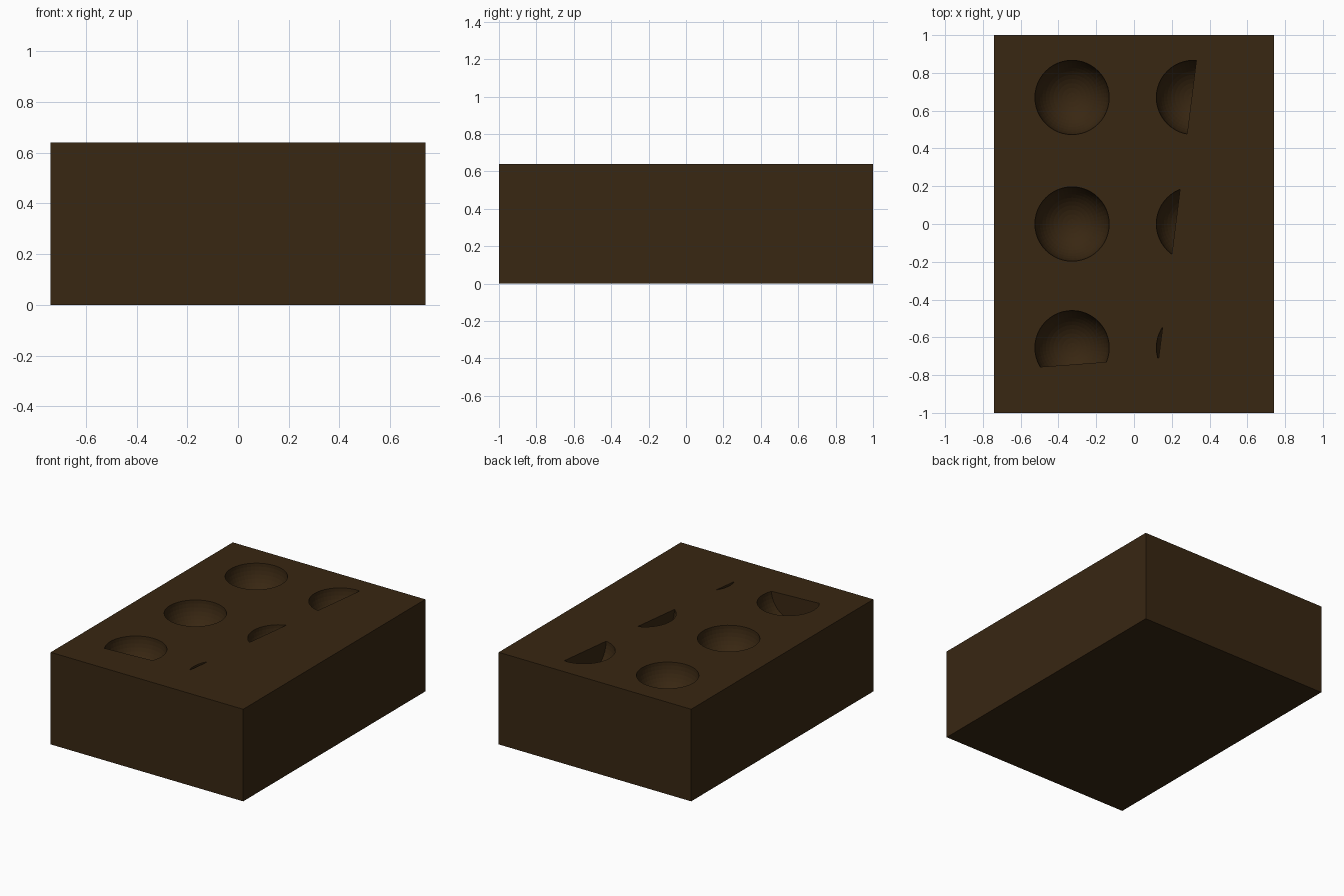
import bpy, bmesh
from mathutils import Matrix, Vector

if "Cube" in bpy.data.objects:
    bpy.data.objects.remove(bpy.data.objects["Cube"])

W, D, H = 1.48, 2.0, 0.64
R = 0.197


def mesh_object(name, bm):
    mesh = bpy.data.meshes.new(name)
    bm.to_mesh(mesh)
    bm.free()
    obj = bpy.data.objects.new(name, mesh)
    bpy.context.collection.objects.link(obj)
    return obj


def clip(bm, a, b, outside):
    """Cut away everything beyond the vertical plane through a and b, and cap it."""
    a, b = Vector((*a, 0)), Vector((*b, 0))
    normal = (b - a).cross(Vector((0, 0, 1))).normalized()
    if normal.dot(Vector((*outside, 0)) - a) < 0:
        normal.negate()
    cut = bmesh.ops.bisect_plane(bm, geom=bm.verts[:] + bm.edges[:] + bm.faces[:],
                                 plane_co=a, plane_no=normal, clear_outer=True)
    edges = [e for e in cut["geom_cut"] if isinstance(e, bmesh.types.BMEdge)]
    bmesh.ops.edgeloop_fill(bm, edges=edges)


# Solid block
bm = bmesh.new()
bmesh.ops.create_cube(bm, size=1, matrix=Matrix.Translation((0, 0, H / 2))
                      @ Matrix.Diagonal((W, D, H, 1)))
block = mesh_object("block", bm)

# Six round hollows, trimmed along a slanted right and front wall
bm = bmesh.new()
for x in (-0.328, 0.315):
    for y in (0.67, 0.0, -0.655):
        bmesh.ops.create_uvsphere(bm, u_segments=48, v_segments=24, radius=R,
                                  matrix=Matrix.Translation((x, y, H + 0.003)))
clip(bm, (0.33, 0.865), (0.13, -0.715), (1, 0))
clip(bm, (-0.50, -0.757), (-0.14, -0.73), (0, -2))
bmesh.ops.recalc_face_normals(bm, faces=bm.faces)
cutter = mesh_object("hollow_cutter", bm)
cutter.hide_render = True

# Carve the hollows into the top
mod = block.modifiers.new("hollows", "BOOLEAN")
mod.operation = "DIFFERENCE"
mod.solver = "EXACT"
mod.object = cutter
bpy.context.view_layer.objects.active = block
block.select_set(True)
bpy.ops.object.modifier_apply(modifier=mod.name)
bpy.data.objects.remove(cutter)

# Dark brown
mat = bpy.data.materials.new("dark_brown")
mat.diffuse_color = (0.04, 0.02, 0.006, 1)
mat.use_nodes = True
mat.node_tree.nodes["Principled BSDF"].inputs["Base Color"].default_value = mat.diffuse_color
block.data.materials.clear()
block.data.materials.append(mat)
